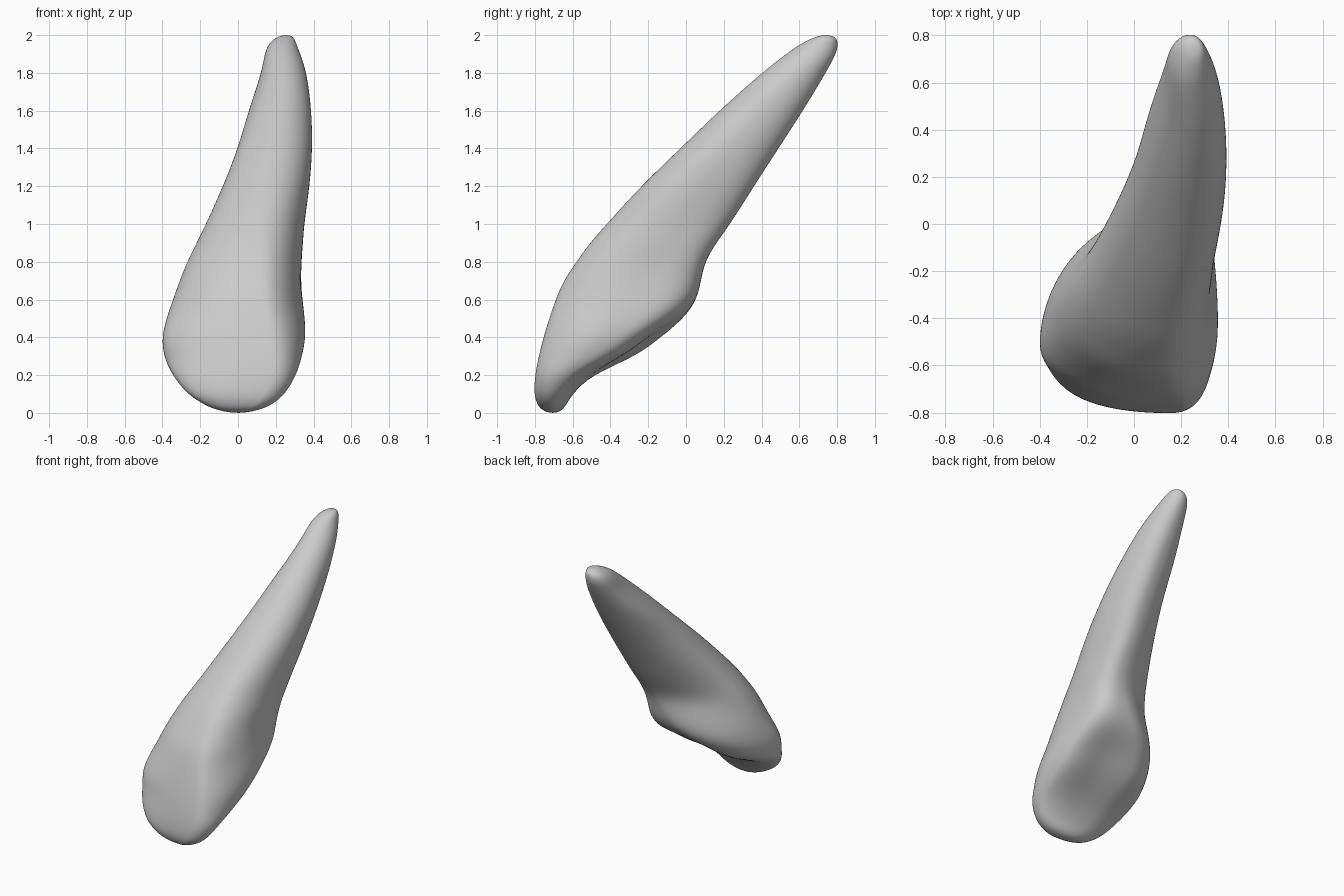
import bpy
import bmesh
import math
from mathutils import Vector

cube = bpy.data.objects.get("Cube")
if cube:
    bpy.data.objects.remove(cube)

SIDES = 48

# Level outlines in hundredths: height, min x, max x, min y, max y
LEVELS = [
    (0, -4, 4, -73, -68), (2, -13, 13, -77, -65), (5, -19, 19, -79, -63),
    (10, -27, 25, -80.5, -60), (20, -35, 31, -80, -50), (30, -39.5, 34, -78, -25),
    (40, -40.5, 36, -75.5, -12), (50, -38, 35.5, -72.5, 0), (60, -34.5, 34.5, -69, 6),
    (70, -31, 34, -65, 8), (80, -27, 34, -58, 10), (90, -22, 34.5, -51, 16),
    (100, -17, 35, -42, 23.5), (120, -8, 38, -24, 36), (140, 0, 39.5, -3, 49),
    (160, 5.5, 39, 17.5, 62), (180, 12.5, 36.5, 40, 74), (190, 14, 33, 53, 79.5),
    (195, 16, 31, 60, 80.5), (198, 19, 30, 66, 80), (200, 23, 28, 71, 77),
]

# Where each outline touches its bounds, as fractions: height, then left
# touch, front touch, right touch, back touch, right and left back squareness
TOUCHES = [
    (0, .55, .75, .45, .4, 1, 1), (20, .6, .82, .45, .35, .85, .9),
    (40, .38, .76, .5, .38, .65, 1), (60, .42, .7, .6, .62, .6, 1.15),
    (80, .45, .65, .65, .75, .7, 1.3), (100, .43, .57, .6, .75, .75, 1.25),
    (140, .42, .5, .5, .64, .9, 1), (160, .58, .5, .5, .6, .95, 1),
    (180, .68, .5, .5, .5, 1, 1), (200, .55, .5, .5, .5, 1, 1),
]


def blend(a, b, t):
    return a + (b - a) * t


def touches_at(height):
    for low, high in zip(TOUCHES, TOUCHES[1:]):
        if height <= high[0]:
            t = (height - low[0]) / (high[0] - low[0])
            return [blend(a, b, t) for a, b in zip(low[1:], high[1:])]


def outline(level):
    """Closed ring made of four rounded quarters between the touch points."""
    height, x0, x1, y0, y1 = level
    left, front, right, back, right_square, left_square = touches_at(height)
    points = [
        (blend(x0, x1, front), y0), (x1, blend(y0, y1, right)),
        (blend(x0, x1, back), y1), (x0, blend(y0, y1, left)),
    ]
    powers = (1, right_square, left_square, .97)
    quarter = SIDES // 4
    ring = []
    for q, power in enumerate(powers):
        start, end = points[q], points[(q + 1) % 4]
        for step in range(quarter):
            angle = step / quarter * math.pi / 2
            s, c = math.sin(angle) ** power, 1 - math.cos(angle) ** power
            fx, fy = (s, c) if q % 2 == 0 else (c, s)
            ring.append(Vector((blend(start[0], end[0], fx),
                                blend(start[1], end[1], fy), height)) / 100)
    return ring


def dent(bm, centre, push, reach):
    """Press a soft hollow into the surface."""
    for v in bm.verts:
        distance = (v.co - Vector(centre)).length / reach
        v.co += Vector(push) * math.exp(-distance ** 2)


# Tooth: crown and root lofted as one skin
bm = bmesh.new()
rings = [[bm.verts.new(p) for p in outline(level)] for level in LEVELS]
for lower, upper in zip(rings, rings[1:]):
    for i in range(SIDES):
        j = (i + 1) % SIDES
        bm.faces.new((lower[i], lower[j], upper[j], upper[i]))
bm.faces.new(rings[0][::-1])
bm.faces.new(rings[-1])

# Hollow on the inner face of the crown, and shallow groove beside the neck
dent(bm, (.1, -.2, .4), (-.02, -.04, .03), .18)
dent(bm, (.0, -.38, .26), (-.005, -.015, .015), .12)
dent(bm, (.34, -.22, .75), (-.012, 0, 0), .12)

mesh = bpy.data.meshes.new("tooth")
bm.to_mesh(mesh)
bm.free()
tooth = bpy.data.objects.new("tooth", mesh)
bpy.context.collection.objects.link(tooth)

# Soft surface
smooth = tooth.modifiers.new("smooth_surface", 'SUBSURF')
smooth.levels = smooth.render_levels = 2
for face in mesh.polygons:
    face.use_smooth = True

# Plain grey
grey = bpy.data.materials.new("plain_grey")
grey.use_nodes = True
colour = (.6, .6, .6, 1)
grey.diffuse_color = colour
grey.node_tree.nodes["Principled BSDF"].inputs["Base Color"].default_value = colour
mesh.materials.append(grey)
